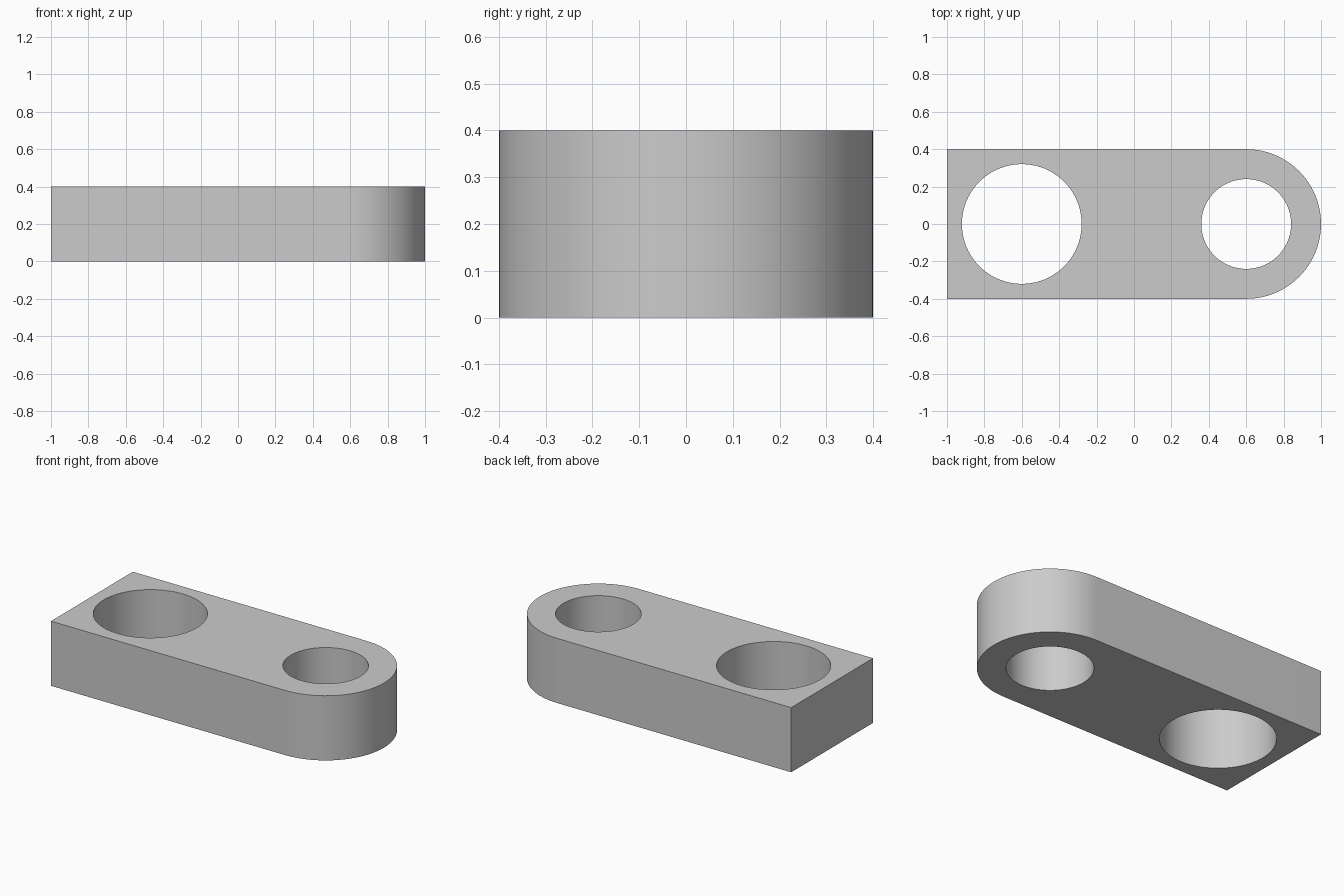
import bpy
import bmesh
from math import cos, sin, pi, radians

if "Cube" in bpy.data.objects:
    bpy.data.objects.remove(bpy.data.objects["Cube"], do_unlink=True)

HEIGHT = 0.4
HALF_WIDTH = 0.4
PIVOT = 0.6  # hole centres sit at -PIVOT and +PIVOT
ARC_STEPS = 48

grey = bpy.data.materials.new("plain grey")
grey.use_nodes = True
colour = (0.6, 0.6, 0.6, 1)
grey.diffuse_color = colour
grey.node_tree.nodes["Principled BSDF"].inputs["Base Color"].default_value = colour


def prism(name, outline, bottom, top):
    """Extrude a closed outline straight up."""
    bm = bmesh.new()
    face = bm.faces.new([bm.verts.new((x, y, bottom)) for x, y in outline])
    result = bmesh.ops.extrude_face_region(bm, geom=[face])
    for v in result["geom"]:
        if isinstance(v, bmesh.types.BMVert):
            v.co.z = top
    bmesh.ops.recalc_face_normals(bm, faces=bm.faces)
    mesh = bpy.data.meshes.new(name)
    bm.to_mesh(mesh)
    bm.free()
    mesh.materials.append(grey)
    obj = bpy.data.objects.new(name, mesh)
    bpy.context.collection.objects.link(obj)
    return obj


def arc(cx, radius, start, end, steps):
    angles = [start + (end - start) * i / steps for i in range(steps + 1)]
    return [(cx + radius * cos(a), radius * sin(a)) for a in angles]


# Link plate: square at one end, round at the other
outline = [(-1, HALF_WIDTH), (-1, -HALF_WIDTH)]
outline += arc(PIVOT, HALF_WIDTH, -pi / 2, pi / 2, ARC_STEPS)
plate = prism("link_plate", outline, 0, HEIGHT)

# Through holes, large and small
bpy.context.view_layer.objects.active = plate
for name, cx, radius in (("large_hole", -PIVOT, 0.32), ("small_hole", PIVOT, 0.24)):
    circle = arc(cx, radius, 0, 2 * pi, 2 * ARC_STEPS)[:-1]
    cutter = prism(name, circle, -0.1, HEIGHT + 0.1)
    cutter.hide_render = True
    cut = plate.modifiers.new(name, 'BOOLEAN')
    cut.operation = 'DIFFERENCE'
    cut.solver = 'EXACT'
    cut.object = cutter
    bpy.ops.object.modifier_apply(modifier=cut.name)
    bpy.data.objects.remove(cutter, do_unlink=True)

# Smooth curved walls with sharp rims
bpy.ops.object.select_all(action='DESELECT')
plate.select_set(True)
bpy.ops.object.shade_smooth_by_angle(angle=radians(30))
